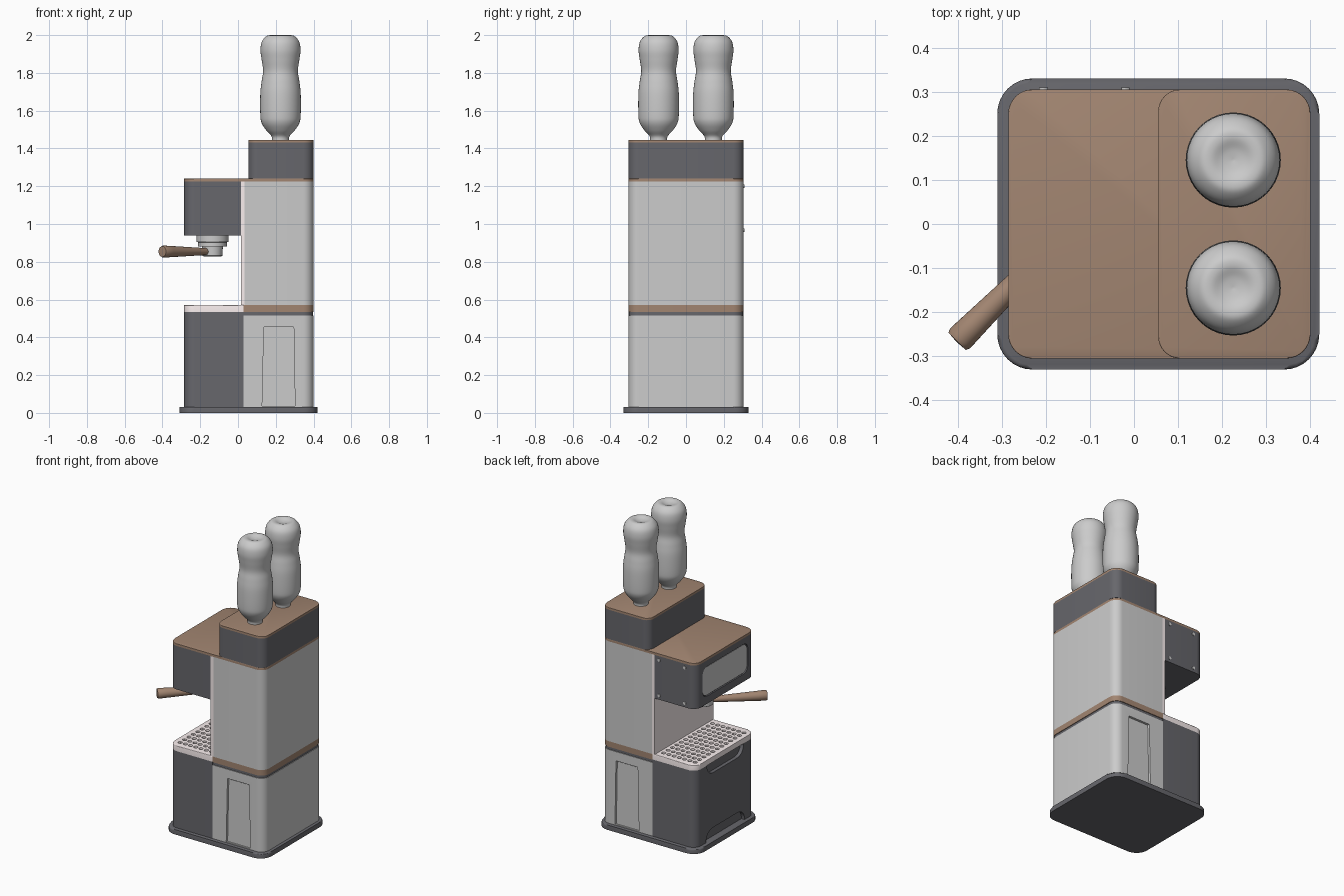
import bpy, bmesh
from math import cos, sin, pi
from mathutils import Vector

if "Cube" in bpy.data.objects:
    bpy.data.objects.remove(bpy.data.objects["Cube"])


def mat(name, rgb):
    m = bpy.data.materials.new(name)
    m.diffuse_color = (*rgb, 1)
    m.use_nodes = True
    m.node_tree.nodes["Principled BSDF"].inputs["Base Color"].default_value = m.diffuse_color
    return m


DARK = mat("dark_grey", (0.135, 0.135, 0.15))
BROWN = mat("brown", (0.36, 0.235, 0.165))
PALE = mat("pale_tray", (0.95, 0.86, 0.86))


def finish(name, bm, m=None):
    bmesh.ops.recalc_face_normals(bm, faces=bm.faces)
    me = bpy.data.meshes.new(name)
    bm.to_mesh(me)
    bm.free()
    ob = bpy.data.objects.new(name, me)
    bpy.context.collection.objects.link(ob)
    if m:
        me.materials.append(m)
    return ob


def rrect(u0, u1, v0, v1, radii, n=8):
    """Rounded rectangle outline; radii go bottom-left, bottom-right, top-right, top-left."""
    pts = []
    corners = [(u0, v0, 1, 1), (u1, v0, -1, 1), (u1, v1, -1, -1), (u0, v1, 1, -1)]
    for k, ((u, v, su, sv), r) in enumerate(zip(corners, radii)):
        if r == 0:
            pts.append((u, v))
            continue
        for i in range(n + 1):
            a = pi + k * pi / 2 + i / n * pi / 2
            pts.append((u + su * r + r * cos(a), v + sv * r + r * sin(a)))
    return pts


def circle(u, v, r, n=12):
    return [(u + r * cos(2 * pi * i / n), v + r * sin(2 * pi * i / n)) for i in range(n)]


def prism(name, outlines, a, b, axis='z', m=None, bevel=0):
    """Extrude one or more outlines from a to b along an axis."""
    place = {'x': lambda u, v, w: (w, u, v), 'y': lambda u, v, w: (u, w, v),
             'z': lambda u, v, w: (u, v, w)}[axis]
    bm = bmesh.new()
    caps = []
    for o in outlines:
        lo = [bm.verts.new(place(u, v, a)) for u, v in o]
        hi = [bm.verts.new(place(u, v, b)) for u, v in o]
        bm.faces.new(lo)
        caps.append(bm.faces.new(hi))
        for i in range(len(o)):
            j = (i + 1) % len(o)
            bm.faces.new((lo[i], lo[j], hi[j], hi[i]))
    if bevel:
        edges = [e for f in caps for e in f.edges]
        bmesh.ops.bevel(bm, geom=edges, offset=bevel, segments=3, profile=0.5, affect='EDGES')
    return finish(name, bm, m)


def slab(name, x0, x1, z0, z1, rl, rr, m=None, y=0.305, bevel=0):
    """Upright block with rounded left (rl) and right (rr) plan corners."""
    return prism(name, [rrect(x0, x1, -y, y, (rl, rr, rr, rl))], z0, z1, 'z', m, bevel)


def lathe(name, prof, loc, m=None, n=40, smooth=False):
    """Revolve (radius, height) points about z, with optional curve smoothing."""
    p = [Vector(q) for q in prof]
    if smooth:
        out = []
        for i in range(len(p) - 1):
            p0, p1, p2, p3 = p[max(i - 1, 0)], p[i], p[i + 1], p[min(i + 2, len(p) - 1)]
            for k in range(5):
                t = k / 5
                out.append(0.5 * (2 * p1 + (p2 - p0) * t + (2 * p0 - 5 * p1 + 4 * p2 - p3) * t * t
                                  + (3 * p1 - p0 - 3 * p2 + p3) * t ** 3))
        p = out + [p[-1]]
    bm = bmesh.new()
    rings = []
    for r, z in p:
        if r < 1e-5:
            rings.append([bm.verts.new((0, 0, z))] * n)
        else:
            rings.append([bm.verts.new((u, v, z)) for u, v in circle(0, 0, r, n)])
    for A, B in zip(rings, rings[1:]):
        for i in range(n):
            j = (i + 1) % n
            bm.faces.new(list(dict.fromkeys((A[i], A[j], B[j], B[i]))))
    ob = finish(name, bm, m)
    ob.location = loc
    return ob


def cut(ob, *cutters):
    for c in cutters:
        mod = ob.modifiers.new("cut", 'BOOLEAN')
        mod.object = c
        mod.solver = 'EXACT'
    dg = bpy.context.evaluated_depsgraph_get()
    me = bpy.data.meshes.new_from_object(ob.evaluated_get(dg))
    ob.modifiers.clear()
    ob.data = me
    for c in cutters:
        bpy.data.objects.remove(c)


# base plate
prism("base_plate", [rrect(-0.31, 0.42, -0.33, 0.33, [0.08] * 4)], 0, 0.032, 'z', DARK, 0.01)

# lower cabinet: rear half with a tapered door recess on each side
rear = slab("lower_rear_cabinet", 0.03, 0.4, 0.03, 0.515, 0, 0.055)
door = [(0.128, 0.037), (0.302, 0.037), (0.295, 0.455), (0.137, 0.455)]
cut(rear, *[prism("door_cutter", [door], s * 0.29, s * 0.33, 'y') for s in (1, -1)])
panel = [(0.134, 0.037), (0.296, 0.037), (0.29, 0.448), (0.142, 0.448)]
for s, side in ((1, "back"), (-1, "front")):
    prism("door_panel_" + side, [panel], s * 0.285, s * 0.294, 'y')

# lower cabinet: dark front half with a hand scoop above and a toe arch below
front = slab("lower_front_cabinet", -0.285, 0.03, 0.03, 0.535, 0.055, 0, DARK)
cut(front,
    prism("scoop_cutter", [rrect(-0.19, 0.19, 0.465, 0.6, (0.065, 0.065, 0, 0))], -0.35, -0.262, 'x'),
    prism("arch_cutter", [rrect(-0.2, 0.2, 0.0, 0.105, (0, 0, 0.07, 0.07))], -0.35, -0.262, 'x'))

# trim bands between lower and upper cabinet
slab("dark_band", 0.03, 0.396, 0.515, 0.535, 0, 0.052, DARK, y=0.301)
slab("brown_band", 0.03, 0.4, 0.533, 0.57, 0, 0.055, BROWN)

# perforated drip tray
tray = slab("drip_tray", -0.285, 0.03, 0.535, 0.57, 0.055, 0, PALE, bevel=0.004)
holes = [circle(-0.243 + 0.038 * i, -0.253 + 0.046 * j, 0.0135)
         for i in range(7) for j in range(12)]
cut(tray, prism("hole_cutter", holes, 0.525, 0.6))

# upper cabinet, pale splash plate and brewing head
slab("upper_cabinet", 0.035, 0.4, 0.57, 1.225, 0, 0.055)
slab("splash_plate", 0.015, 0.035, 0.57, 1.225, 0, 0, PALE)
head = slab("brew_head", -0.285, 0.015, 0.94, 1.225, 0.055, 0, DARK)
cut(head, prism("display_cutter", [rrect(-0.235, 0.235, 0.99, 1.185, [0.045] * 4)], -0.35, -0.275, 'x'))
prism("display_panel", [rrect(-0.23, 0.23, 0.995, 1.18, [0.041] * 4)], -0.27, -0.281, 'x')

# screws on the back side of the head
for i, x in enumerate((-0.205, -0.02)):
    for j, z in enumerate((0.967, 1.2)):
        prism(f"screw_{i}{j}", [circle(x, z, 0.01)], 0.3, 0.31, 'y')

# roof and hopper box with brown lids
slab("roof", -0.285, 0.4, 1.225, 1.24, 0.055, 0.055, BROWN, bevel=0.003)
slab("hopper_box", 0.055, 0.4, 1.24, 1.432, 0.05, 0.055, DARK)
slab("hopper_lid", 0.055, 0.4, 1.432, 1.446, 0.05, 0.055, BROWN, bevel=0.003)

# two upturned bottles
bottle = [(0.045, 1.44), (0.048, 1.465), (0.075, 1.495), (0.1, 1.535), (0.107, 1.58), (0.107, 1.69),
          (0.1, 1.755), (0.092, 1.81), (0.1, 1.87), (0.106, 1.92), (0.099, 1.965), (0.075, 1.994),
          (0.052, 1.999), (0.025, 1.99), (0, 1.986)]
for s, side in ((1, "back"), (-1, "front")):
    lathe("bottle_" + side, bottle, (0.225, s * 0.145, 0), smooth=True)

# brewing group with filter basket
lathe("brew_group", [(0, 0.945), (0.085, 0.945), (0.085, 0.905), (0.076, 0.903), (0.076, 0.882),
                     (0.055, 0.88), (0.052, 0.832), (0.047, 0.829), (0, 0.829)], (-0.135, 0, 0))

# filter handle pointing diagonally outwards
handle = lathe("filter_handle", [(0, 0.03), (0.018, 0.03), (0.02, 0.09), (0.03, 0.32), (0.032, 0.366),
                                 (0.028, 0.376), (0, 0.378)], (-0.135, 0, 0.854), BROWN, 28)
handle.rotation_euler = Vector((-1, -1, 0)).to_track_quat('Z', 'Y').to_euler()

# smooth shading with sharp edges kept
for ob in bpy.context.scene.objects:
    ob.select_set(True)
    bpy.context.view_layer.objects.active = ob
bpy.ops.object.shade_smooth_by_angle(angle=pi / 6)
